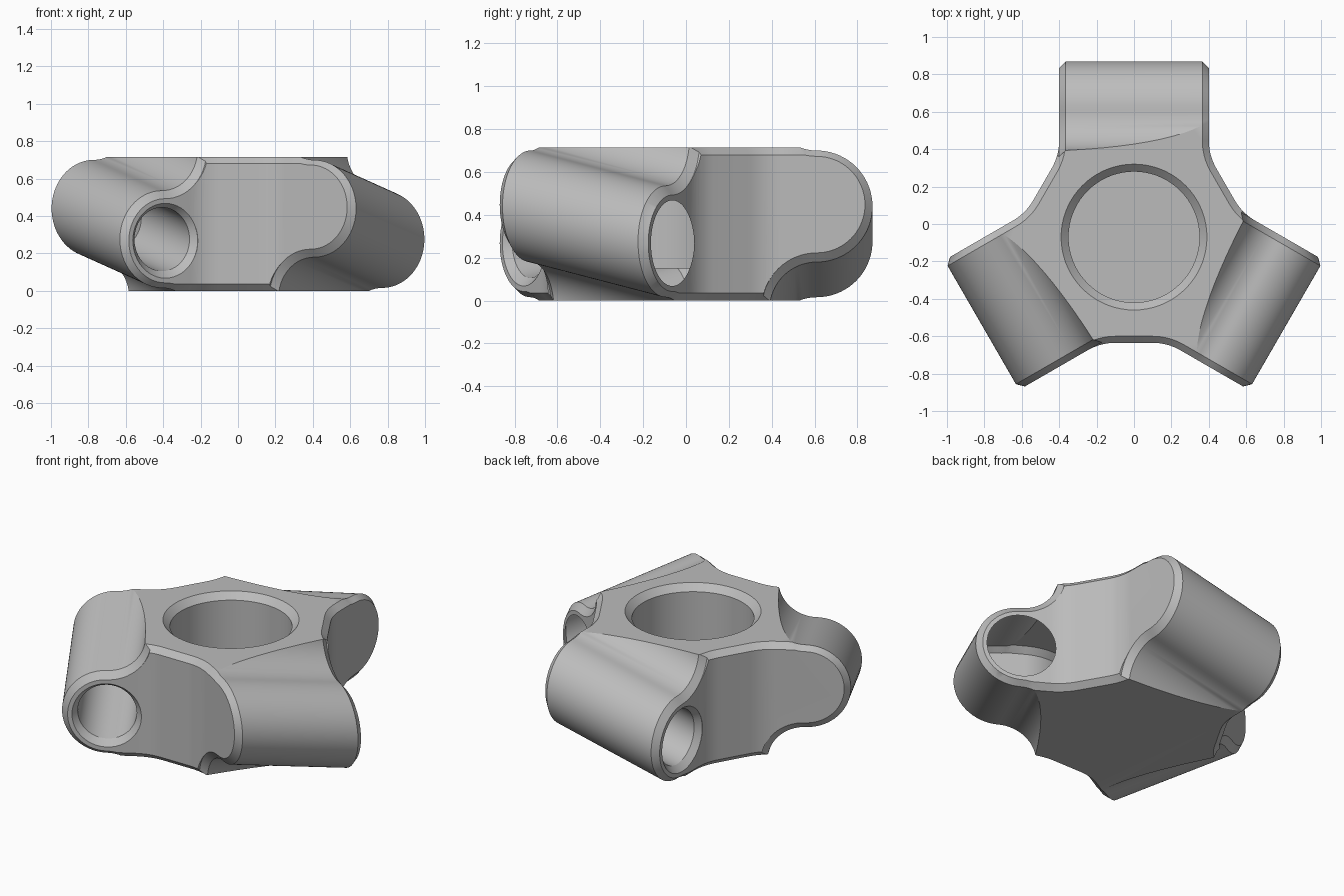
import bpy, bmesh, math
from mathutils import Matrix, Vector

if "Cube" in bpy.data.objects:
    bpy.data.objects.remove(bpy.data.objects["Cube"])

H = 0.715            # body height
W = 0.40             # half width of an arm
WALL = 0.565         # centre to notch wall
FILLET = 0.30        # blend between arm side and notch wall
CH = 0.035           # chamfer
AXIS_R, TUBE, COVE = 0.68, 0.26, 0.22   # arm tube position, radius, cove radius
SLOPE = 0.225        # rise of the tube along the arm width
CENTRE = Vector((0, -0.07, 0))
TURNS = [Matrix.Rotation(math.radians(a), 4, 'Z') for a in (0, 120, 240)]

grey = bpy.data.materials.new("warm_grey")
grey.use_nodes = True
COLOUR = (0.5, 0.5, 0.5, 1)
grey.diffuse_color = COLOUR
grey.node_tree.nodes["Principled BSDF"].inputs["Base Color"].default_value = COLOUR


def arc(cx, cy, r, a0, a1, n):
    """Points on an arc, angles in degrees."""
    angles = [math.radians(a0 + (a1 - a0) * i / n) for i in range(n + 1)]
    return [(cx + r * math.cos(a), cy + r * math.sin(a)) for a in angles]


def loft(bm, rings):
    """Closed solid through rings of equal point count."""
    loops = [[bm.verts.new(p) for p in ring] for ring in rings]
    n = len(loops[0])
    for a, b in zip(loops, loops[1:]):
        for i in range(n):
            j = (i + 1) % n
            bm.faces.new((a[i], a[j], b[j], b[i]))
    bm.faces.new(loops[0][::-1])
    bm.faces.new(loops[-1])


def make_object(name, bm):
    bmesh.ops.recalc_face_normals(bm, faces=bm.faces)
    mesh = bpy.data.meshes.new(name)
    bm.to_mesh(mesh)
    bm.free()
    mesh.materials.append(grey)
    obj = bpy.data.objects.new(name, mesh)
    bpy.context.collection.objects.link(obj)
    return obj


def plan(inset):
    """Three-armed plan outline, drawn in by inset."""
    w, wall, rad = W - inset, WALL - inset, FILLET + inset
    cx = w + rad
    cy = (wall + rad - cx * math.cos(math.pi / 6)) / 0.5
    right = [(w, 1.1)] + arc(cx, cy, rad, 180, 210, 8)
    left = [(-x, y) for x, y in reversed(right)]
    # clockwise, so successive arms are taken in clockwise order
    return [t @ Vector((x, y, 0)) for t in reversed(TURNS) for x, y in left + right]


def arm_section(d):
    """Region outside the arm tube and its coves, as (radial, height)."""
    inner = AXIS_R - COVE - d
    top = arc(AXIS_R, TUBE + COVE, COVE + d, 180, 270, 16)
    tube = arc(AXIS_R, 0, TUBE - d, 90, -90, 36)
    low = [(x, -z) for x, z in reversed(top)]
    return ([(inner, 1.2)] + top + tube[1:-1] + low
            + [(inner, -1.2), (1.4, -1.2), (1.4, 1.2)])


# Body with chamfered top and bottom rims
bm = bmesh.new()
levels = [(0, CH), (CH, 0), (H - CH, 0), (H, CH)]
loft(bm, [[p + Vector((0, 0, z)) for p in plan(d)] for z, d in levels])
body = make_object("hub_body", bm)

# Shaping of the three slanted tubes, chamfered at the ends
bm = bmesh.new()
slices = [(-0.55, CH), (-W, CH), (CH - W, 0), (W - CH, 0), (W, CH), (0.55, CH)]
for t in TURNS:
    loft(bm, [[t @ Vector((s, r, H / 2 + SLOPE * s + z)) for r, z in arm_section(d)]
              for s, d in slices])
arm_cutter = make_object("arm_cutter", bm)

# Sockets in the low ends of the tubes, with countersink
bm = bmesh.new()
socket = [(-0.15, 0.2), (0, 0.2), (0.035, 0.17), (0.55, 0.17)]
for t in TURNS:
    rings = []
    for u, r in socket:
        s = u - W
        rings.append([t @ Vector((s, y, z)) for y, z in
                      arc(AXIS_R, H / 2 + SLOPE * s, r, 0, 352.5, 47)])
    loft(bm, rings)
socket_cutter = make_object("socket_cutter", bm)

# Central bore, closed below, with countersink
bm = bmesh.new()
bore = [(0.15, 0.35), (H - 0.04, 0.35), (H, 0.39), (H + 0.1, 0.39)]
loft(bm, [[(x, y, z) for x, y in arc(0, 0, r, 0, 355, 71)] for z, r in bore])
bore_cutter = make_object("bore_cutter", bm)

# Cut everything, then discard the cutters
cutters = [arm_cutter, socket_cutter, bore_cutter]
bpy.context.view_layer.objects.active = body
for cutter in cutters:
    cutter.hide_render = True
    mod = body.modifiers.new(cutter.name, 'BOOLEAN')
    mod.operation, mod.solver, mod.object = 'DIFFERENCE', 'EXACT', cutter
    bpy.ops.object.modifier_apply(modifier=mod.name)
for cutter in cutters:
    bpy.data.objects.remove(cutter)

body.data.transform(Matrix.Translation(CENTRE))
bpy.ops.object.select_all(action='DESELECT')
body.select_set(True)
bpy.ops.object.shade_smooth_by_angle(angle=math.radians(25))
